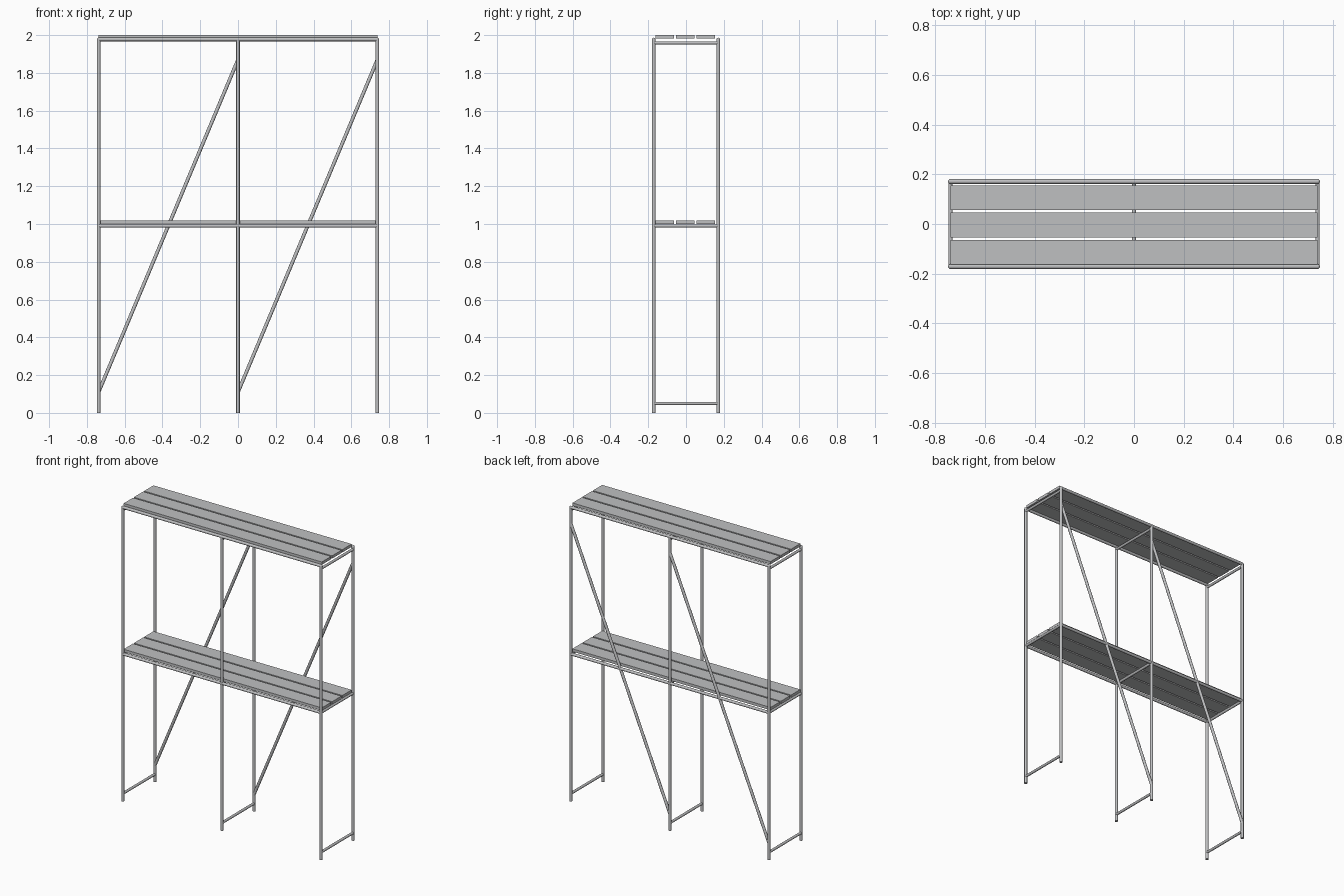
import bpy
from mathutils import Vector

cube = bpy.data.objects.get("Cube")
if cube:
    bpy.data.objects.remove(cube, do_unlink=True)

R = 0.0095            # tube radius
X, Y = 0.738, 0.171   # post grid half sizes
TOP, MID, FOOT = 1.977, 0.99, 0.05


def material(name, rgb):
    mat = bpy.data.materials.new(name)
    mat.use_nodes = True
    mat.diffuse_color = (*rgb, 1)
    mat.node_tree.nodes["Principled BSDF"].inputs["Base Color"].default_value = (*rgb, 1)
    return mat


steel = material("galvanised grey", (0.52, 0.525, 0.535))


def finish(name, smooth=True):
    ob = bpy.context.object
    ob.name = name
    ob.data.materials.append(steel)
    if smooth:
        bpy.ops.object.shade_smooth_by_angle()
    return ob


def tube(name, a, b, radius=R):
    a, b = Vector(a), Vector(b)
    d = b - a
    bpy.ops.mesh.primitive_cylinder_add(
        vertices=16, radius=radius, depth=d.length, location=(a + b) / 2,
        rotation=d.to_track_quat("Z", "Y").to_euler())
    return finish(name)


def plank(name, x0, x1, y, top):
    bpy.ops.mesh.primitive_cube_add(size=1, location=((x0 + x1) / 2, y, top - 0.0095))
    bpy.context.object.scale = (x1 - x0, 0.099, 0.019)
    bpy.ops.object.transform_apply(location=False, rotation=False, scale=True)
    return finish(name, False)


# Posts and the cross tubes that join each front and back pair
for px, label in ((-X, "right"), (0, "middle"), (X, "left")):
    for py, side in ((-Y, "front"), (Y, "back")):
        tube(f"{side}_{label}_post", (px, py, 0), (px, py, TOP))
    for z, level in ((FOOT, "foot"), (MID, "middle"), (1.959, "top")):
        tube(f"{label}_{level}_cross_tube", (px, -Y, z), (px, Y, z), 0.0085)

# Long rails, with rounded elbows where the top ones meet the posts
for py, side in ((-Y, "front"), (Y, "back")):
    for z, level in ((MID, "middle"), (TOP, "top")):
        tube(f"{side}_{level}_rail", (-X, py, z), (X, py, z))
    for px, label in ((-X, "right"), (X, "left")):
        bpy.ops.mesh.primitive_uv_sphere_add(
            segments=16, ring_count=8, radius=R, location=(px, py, TOP))
        finish(f"{side}_{label}_elbow")

# Diagonal braces on the back, one per bay
for x0, label in ((-X, "right"), (0, "left")):
    tube(f"{label}_diagonal_brace", (x0, Y, 0.11), (x0 + X, Y, 1.87))

# Three rows of deck planks per level, one plank per bay
for top, level in ((1.018, "middle"), (2.0, "top")):
    for row, y in enumerate((-0.113, -0.004, 0.105)):
        plank(f"{level}_deck_plank_right_{row}", -X, 0, y, top)
        plank(f"{level}_deck_plank_left_{row}", 0, X, y, top)
